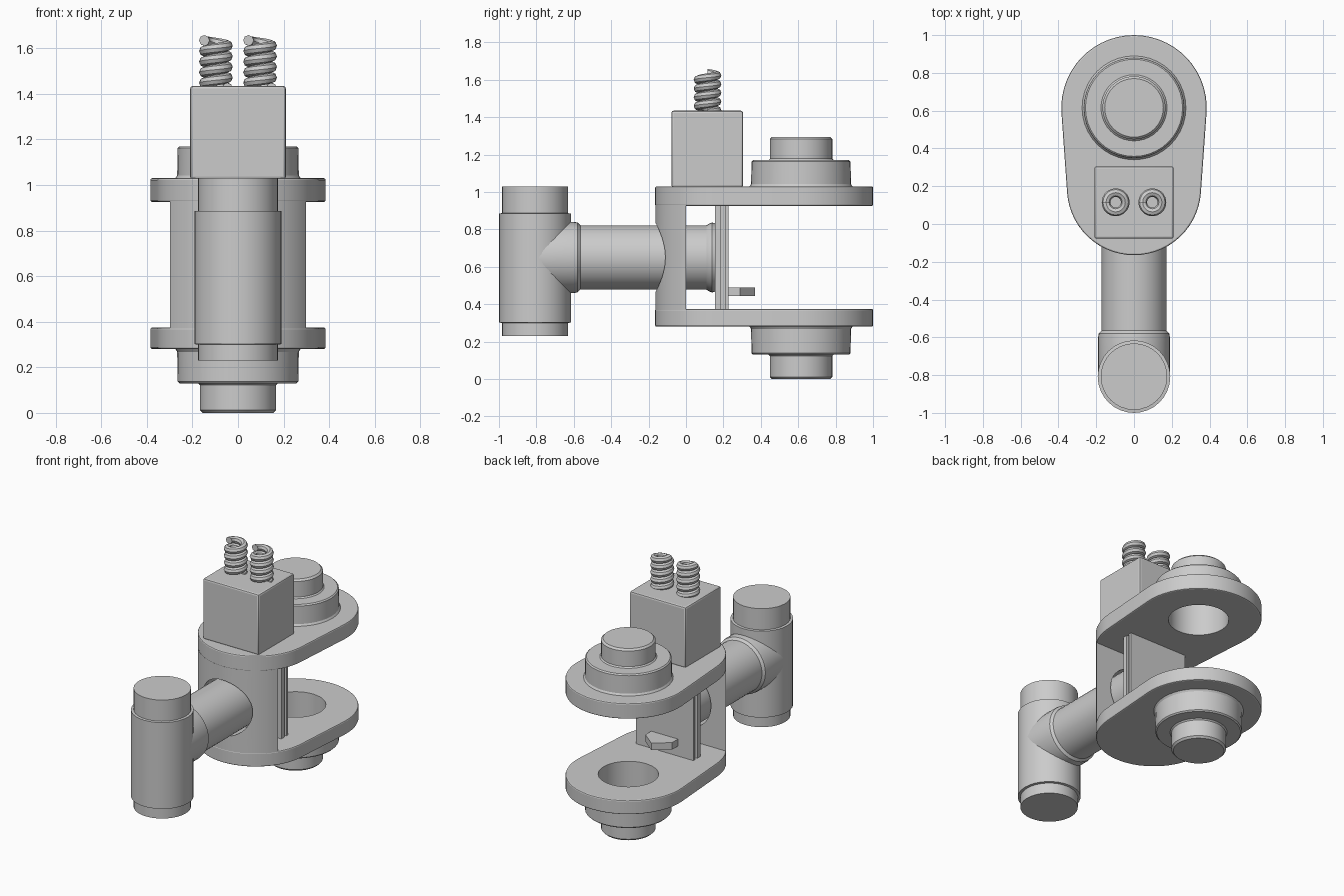
import bpy, bmesh, math
from mathutils import Matrix, Vector

cube = bpy.data.objects.get("Cube")
if cube:
    bpy.data.objects.remove(cube, do_unlink=True)

grey = bpy.data.materials.new("light grey metal")
grey.use_nodes = True
COL = (0.6, 0.6, 0.6, 1)
grey.diffuse_color = COL
grey.node_tree.nodes["Principled BSDF"].inputs["Base Color"].default_value = COL


def activate(ob):
    bpy.ops.object.select_all(action='DESELECT')
    ob.select_set(True)
    bpy.context.view_layer.objects.active = ob


def finish(name, bm):
    bmesh.ops.remove_doubles(bm, verts=bm.verts, dist=1e-5)
    bmesh.ops.recalc_face_normals(bm, faces=bm.faces)
    me = bpy.data.meshes.new(name)
    bm.to_mesh(me)
    bm.free()
    ob = bpy.data.objects.new(name, me)
    bpy.context.collection.objects.link(ob)
    me.materials.append(grey)
    activate(ob)
    bpy.ops.object.shade_smooth_by_angle(angle=math.radians(30))
    return ob


def prism(name, outline, z0, z1):
    """Extrude an xy outline from z0 to z1."""
    bm = bmesh.new()
    face = bm.faces.new([bm.verts.new((x, y, z0)) for x, y in outline])
    ext = bmesh.ops.extrude_face_region(bm, geom=[face])
    top = [v for v in ext["geom"] if isinstance(v, bmesh.types.BMVert)]
    bmesh.ops.translate(bm, verts=top, vec=(0, 0, z1 - z0))
    return finish(name, bm)


def lathe(name, profile, centre, along_y=False, steps=40):
    """Spin (radius, height) points about the z axis, or the y axis."""
    bm = bmesh.new()
    vs = [bm.verts.new((r, 0, h)) for r, h in profile]
    es = [bm.edges.new(p) for p in zip(vs, vs[1:])]
    bmesh.ops.spin(bm, geom=vs + es, cent=(0, 0, 0), axis=(0, 0, 1),
                   angle=math.tau, steps=steps, use_merge=True)
    if along_y:
        bm.transform(Matrix.Rotation(-math.pi / 2, 4, 'X'))
    bm.transform(Matrix.Translation(centre))
    return finish(name, bm)


def box(name, lo, hi):
    return prism(name, [(lo[0], lo[1]), (hi[0], lo[1]),
                        (hi[0], hi[1]), (lo[0], hi[1])], lo[2], hi[2])


def bevel(ob, width):
    m = ob.modifiers.new("bevel", 'BEVEL')
    m.width, m.segments, m.limit_method = width, 2, 'ANGLE'
    m.angle_limit = math.radians(40)
    activate(ob)
    bpy.ops.object.modifier_apply(modifier=m.name)


def cut(ob, cutter):
    cutter.hide_render = True
    m = ob.modifiers.new("hole", 'BOOLEAN')
    m.operation, m.object, m.solver = 'DIFFERENCE', cutter, 'EXACT'
    activate(ob)
    bpy.ops.object.modifier_apply(modifier=m.name)
    bpy.data.objects.remove(cutter, do_unlink=True)
    activate(ob)
    bpy.ops.object.shade_smooth_by_angle(angle=math.radians(30))


def arc(cy, r, a0, a1, n):
    return [(r * math.cos(a0 + (a1 - a0) * i / n),
             cy + r * math.sin(a0 + (a1 - a0) * i / n)) for i in range(n + 1)]


# Clevis: two tapered round-ended plates with a pin bore
PIN_Y, PIN_R = 0.615, 0.385
NECK_Y, NECK_R = 0.19, 0.355
t = math.asin((PIN_R - NECK_R) / (PIN_Y - NECK_Y))
outline = (arc(PIN_Y, PIN_R, -t, math.pi + t, 28)
           + arc(NECK_Y, NECK_R, math.pi + t, math.tau - t, 28))
for name, z0, z1 in (("upper_plate", 0.925, 1.03), ("lower_plate", 0.28, 0.375)):
    plate = prism(name, outline, z0, z1)
    bevel(plate, 0.008)
    cut(plate, lathe("bore_cutter", [(0, z0 - .1), (.185, z0 - .1), (.185, z1 + .1),
                                     (0, z1 + .1)], (0, PIN_Y, 0)))

# Curved front wall joining the plates, with a clearance hole for the pipe
half = math.acos(NECK_Y / NECK_R)
wall = prism("front_wall", arc(NECK_Y, NECK_R - .001, 1.5 * math.pi - half,
                               1.5 * math.pi + half, 28), 0.37, 0.93)
cut(wall, lathe("pipe_hole_cutter", [(0, -.4), (.187, -.4), (.187, .2), (0, .2)],
                (0, 0, .65), along_y=True))

# Stepped hollow bosses with a round bolt head, above and below
for name, base, s, h1, h2 in (("upper_boss", 1.03, 1, .14, .265),
                              ("lower_boss", 0.28, -1, .15, .28)):
    pts = [(0, h1 - .015), (.185, h1 - .015), (.185, 0), (.275, 0), (.267, .012),
           (.265, h1 - .008), (.257, h1), (.175, h1), (.167, h1 + .008),
           (.167, h2 - .012), (.155, h2), (0, h2)]
    lathe(name, [(r, base + s * h) for r, h in pts], (0, PIN_Y, 0))

# Horizontal pipe with end collar, and the socket of the tee
lathe("pipe", [(0, -.62), (.172, -.62), (.172, .11), (.182, .125), (.187, .14),
               (.182, .157), (0, .157)], (0, 0, .65), along_y=True)
lathe("tee_socket", [(0, -.8), (.19, -.8), (.19, -.6), (.187, -.58), (.172, -.565),
                     (0, -.565)], (0, 0, .65), along_y=True)

# Vertical tee body with narrower end caps
lathe("tee_body", [(0, .23), (.176, .23), (.176, .30), (.192, .302), (.192, .885),
                   (.176, .887), (.176, 1.03), (0, 1.03)], (0, -.808, 0), steps=32)

# Grooved slide plate between the fork arms, with a pointed tab
for name, w, y0, y1 in (("slide_plate_front", .215, .155, .187),
                        ("slide_plate_core", .2, .187, .21),
                        ("slide_plate_back", .215, .21, .228)):
    box(name, (-w, y0, .37), (w, y1, .93))
prism("pointer_tab", [(-.1, .22), (.1, .22), (.1, .29), (0, .37), (-.1, .29)],
      .443, .49)

# Terminal block
block = box("terminal_block", (-.21, -.078, 1.025), (.21, .305, 1.435))
bevel(block, .012)
activate(block)
bpy.ops.object.shade_smooth_by_angle(angle=math.radians(30))

# Coiled leads: a round wire swept along a helix
COIL_R, WIRE_R, TURNS, SEG, SIDES = .051, .023, 4.5, 20, 8
for name, cx in (("right_coil", -.097), ("left_coil", .097)):
    bm = bmesh.new()
    rings = []
    n = int(TURNS * SEG)
    for i in range(n + 1):
        a = math.tau * i / SEG
        out = Vector((math.cos(a), math.sin(a), 0))
        mid = Vector((cx, .115, 1.425 + .21 * i / n)) + out * COIL_R
        rings.append([bm.verts.new(mid + WIRE_R * (
            out * math.cos(math.tau * k / SIDES)
            + Vector((0, 0, math.sin(math.tau * k / SIDES))))) for k in range(SIDES)])
    for r0, r1 in zip(rings, rings[1:]):
        for k in range(SIDES):
            j = (k + 1) % SIDES
            bm.faces.new((r0[k], r0[j], r1[j], r1[k]))
    bm.faces.new(rings[0])
    bm.faces.new(rings[-1])
    finish(name, bm)
